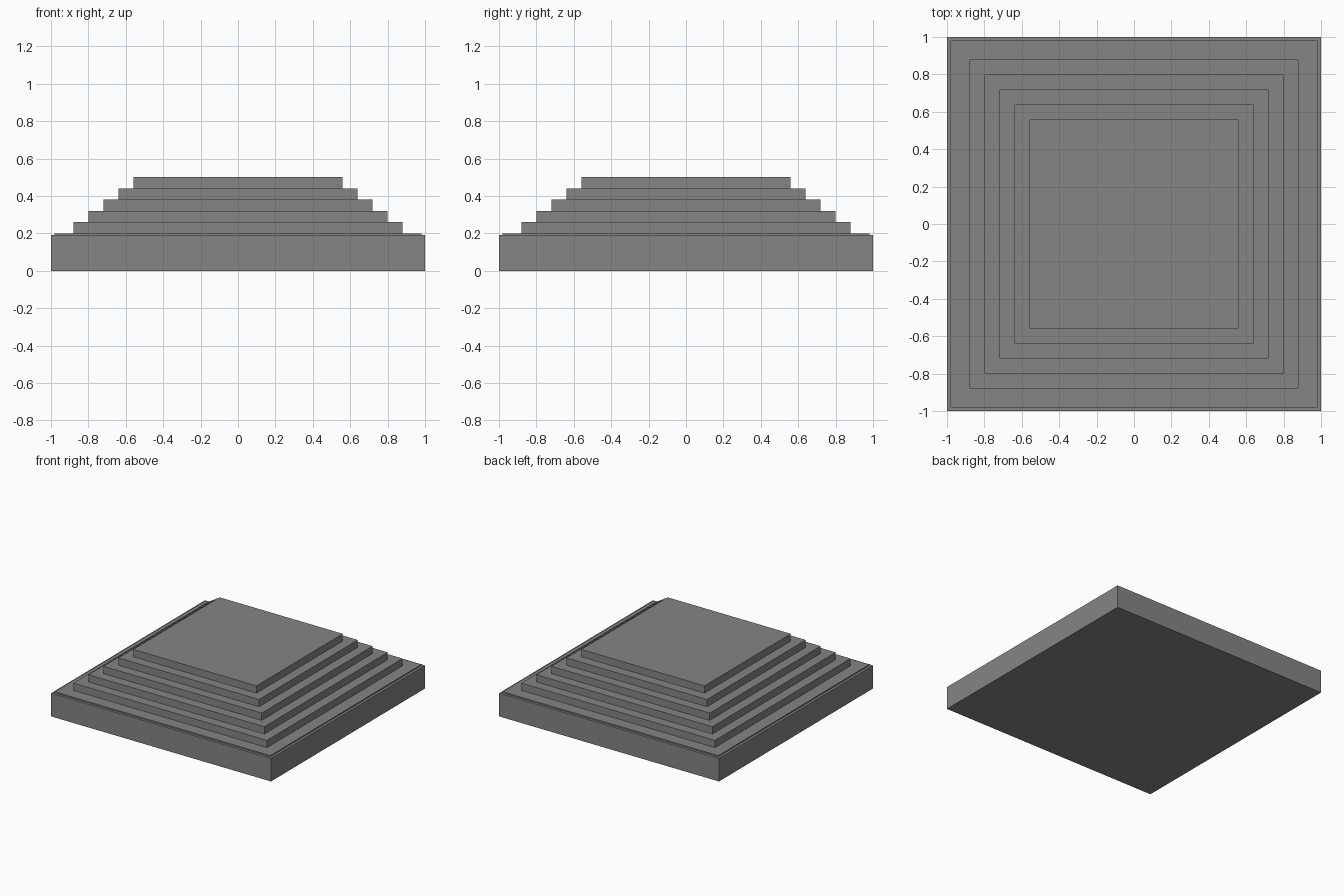
import bpy

if "Cube" in bpy.data.objects:
    bpy.data.objects.remove(bpy.data.objects["Cube"])

# Dark grey stone
stone = bpy.data.materials.new("dark_stone")
stone.diffuse_color = (0.235, 0.235, 0.235, 1)
stone.use_nodes = True
stone.node_tree.nodes["Principled BSDF"].inputs["Base Color"].default_value = stone.diffuse_color


def slab(name, half, z0, z1):
    bpy.ops.mesh.primitive_cube_add(size=1, location=(0, 0, (z0 + z1) / 2))
    ob = bpy.context.object
    ob.name = name
    ob.scale = (2 * half, 2 * half, z1 - z0)
    bpy.ops.object.transform_apply(location=False, rotation=False, scale=True)
    ob.data.materials.append(stone)
    return ob


# Square foundation with a thin inset cap
slab("foundation", 1.0, 0.0, 0.19)
slab("foundation_cap", 0.98, 0.19, 0.20)

# Five evenly receding steps
for i in range(5):
    z = 0.20 + 0.06 * i
    slab(f"step_{i + 1}", 0.88 - 0.08 * i, z, z + 0.06)
